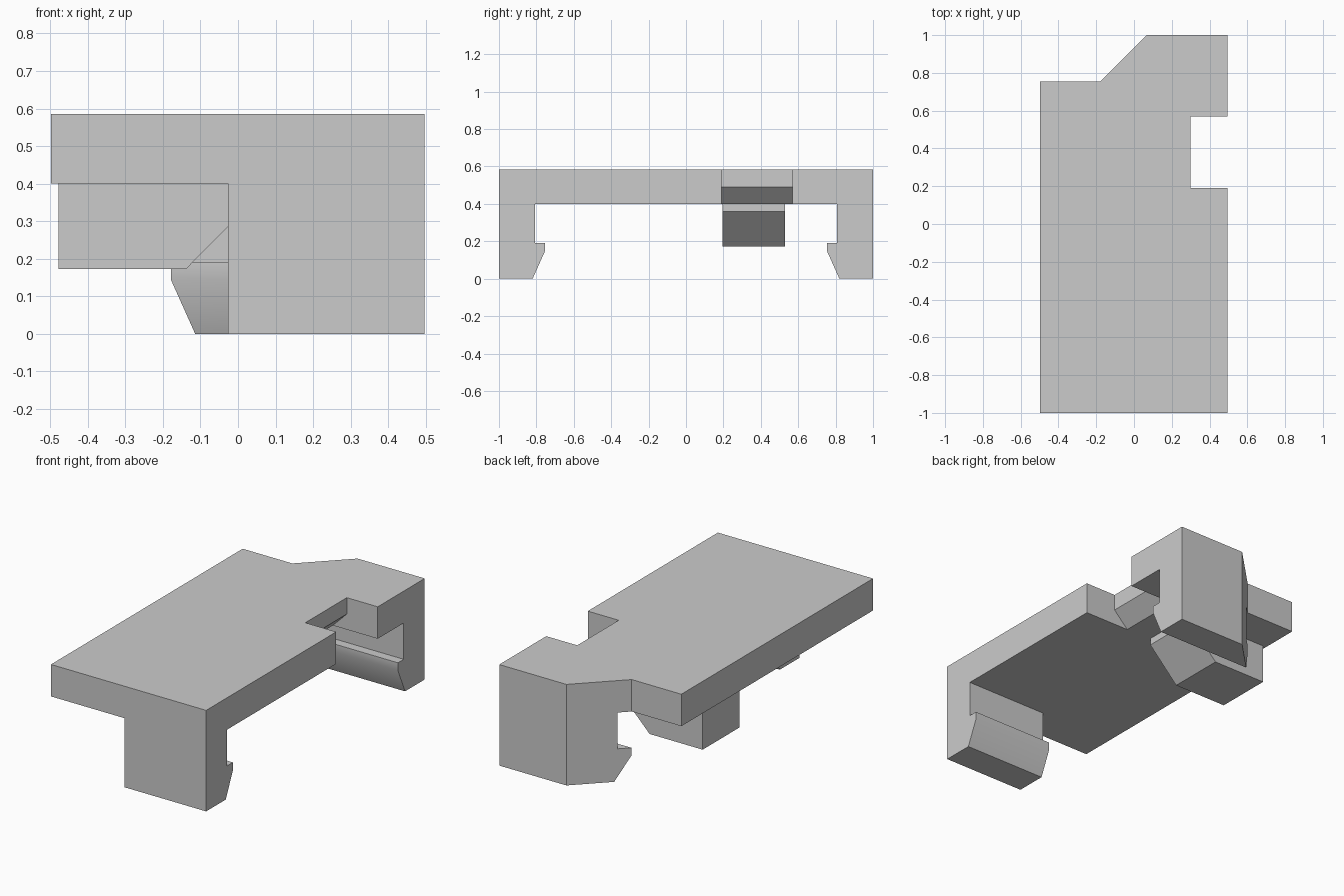
import bpy
import bmesh
from mathutils import Vector

if "Cube" in bpy.data.objects:
    bpy.data.objects.remove(bpy.data.objects["Cube"], do_unlink=True)

grey = bpy.data.materials.new("plain grey")
grey.use_nodes = True
colour = (0.6, 0.6, 0.6, 1)
grey.diffuse_color = colour
grey.node_tree.nodes["Principled BSDF"].inputs["Base Color"].default_value = colour


def prism(name, profile, axis, start, end):
    """Extrude a 2D profile along an axis; the other two axes keep their order."""
    bm = bmesh.new()
    points = []
    for point in profile:
        co = list(point)
        co.insert(axis, start)
        points.append(bm.verts.new(co))
    face = bm.faces.new(points)
    extruded = bmesh.ops.extrude_face_region(bm, geom=[face])
    shift = Vector((0, 0, 0))
    shift[axis] = end - start
    moved = [g for g in extruded["geom"] if isinstance(g, bmesh.types.BMVert)]
    bmesh.ops.translate(bm, verts=moved, vec=shift)
    bmesh.ops.recalc_face_normals(bm, faces=bm.faces)
    mesh = bpy.data.meshes.new(name)
    bm.to_mesh(mesh)
    bm.free()
    mesh.materials.append(grey)
    obj = bpy.data.objects.new(name, mesh)
    bpy.context.collection.objects.link(obj)
    return obj


def combine(target, tool, operation):
    """Apply a boolean and discard the tool."""
    tool.hide_render = True
    mod = target.modifiers.new(operation.lower(), "BOOLEAN")
    mod.operation = operation
    mod.solver = "EXACT"
    mod.object = tool
    bpy.context.view_layer.objects.active = target
    bpy.ops.object.modifier_apply(modifier=mod.name)
    bpy.data.objects.remove(tool, do_unlink=True)


# Clip body: top plate with a hooked leg at each end, mirrored front to back
top, under = 0.585, 0.4
hook = [(1, top), (1, 0), (0.82, 0), (0.755, 0.145),
        (0.755, 0.19), (0.808, 0.19), (0.808, under)]
body = prism("clip_body", hook + [(-y, z) for y, z in reversed(hook)],
             0, -0.498, 0.496)

# Front leg covers only the left half of the width
combine(body, prism("front_leg_cutter",
                    [(-0.6, -0.1), (-0.027, -0.1), (-0.027, under), (-0.6, under)],
                    1, -1.1, -0.7), "DIFFERENCE")

# Slanted rear corner through plate and leg
combine(body, prism("corner_cutter",
                    [(-0.6, 0.754), (-0.18, 0.754), (0.166, 1.1), (-0.6, 1.1)],
                    2, -0.1, 0.7), "DIFFERENCE")

# Side notch with a bevelled lower edge
combine(body, prism("notch_cutter",
                    [(0.6, 0.7), (0.298, 0.7), (0.298, 0.49), (0.198, 0.39), (0.6, 0.39)],
                    1, 0.19, 0.57), "DIFFERENCE")

# Wedge block under the plate
combine(body, prism("wedge_block",
                    [(-0.478, 0.45), (-0.478, 0.173), (-0.138, 0.173),
                     (0.047, 0.36), (0.047, 0.45)],
                    1, 0.195, 0.53), "UNION")

# Soft shading only on the shallow hook bend
for obj in bpy.context.selected_objects:
    obj.select_set(False)
body.select_set(True)
bpy.context.view_layer.objects.active = body
bpy.ops.object.shade_smooth_by_angle()
